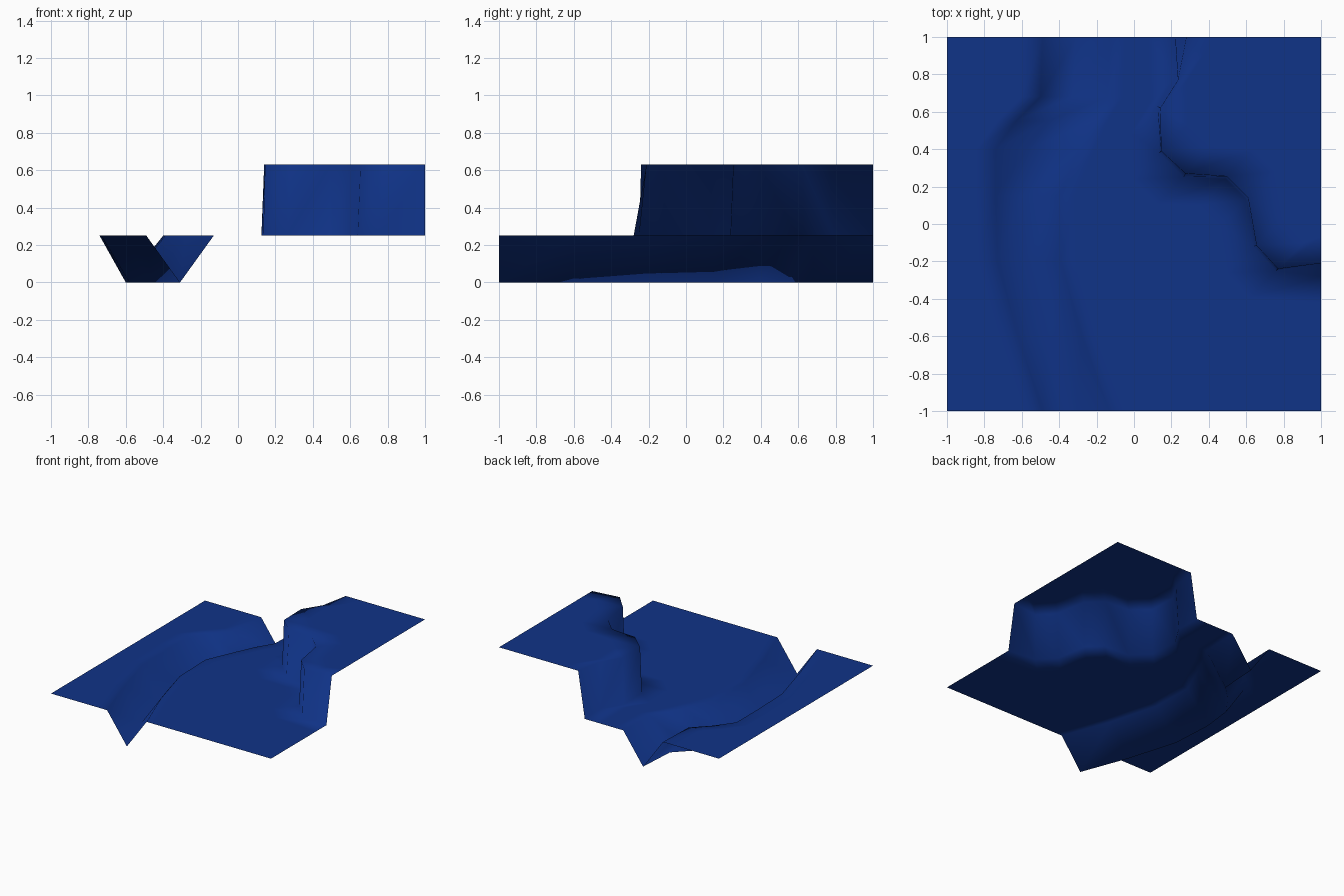
import bpy, bmesh

if "Cube" in bpy.data.objects:
    bpy.data.objects.remove(bpy.data.objects["Cube"])

GROUND, PLATEAU, BED = 0.25, 0.63, 0.0

# river rows: y, left bank, river bed, right bank
RIVER = [(-1, -.49, -.31, -.13), (-.6, -.62, -.46, -.28), (-.2, -.73, -.58, -.39),
         (.15, -.74, -.60, -.40), (.40, -.74, -.57, -.29), (.55, -.63, -.46, -.22),
         (.68, -.50, -.33, -.14), (1, -.49, -.31, -.13)]

# cliff outline from the back edge to the right edge, at foot and at rim
FOOT = [(.22, 1), (.225, .79), (.125, .63), (.135, .38), (.265, .25),
        (.49, .24), (.60, .13), (.64, -.12), (.76, -.25), (1, -.28)]
RIM = [(.28, 1), (.235, .77), (.14, .62), (.145, .39), (.275, .27),
       (.495, .255), (.61, .14), (.655, -.115), (.77, -.24), (1, -.21)]

bm = bmesh.new()


def row(points):
    return [bm.verts.new(p) for p in points]


def strip(a, b):
    for i in range(len(a) - 1):
        bm.faces.new((a[i], a[i + 1], b[i + 1], b[i]))


def shifted(line, d):
    """Slide an outline diagonally, keeping its ends on the tile border."""
    out = [(x + d, y + d) for x, y in line]
    out[0] = (line[0][0] + d, 1)
    out[-1] = (1, line[-1][1] + d)
    return out


# left ground and river channel, as lengthwise lines joined by strips
columns = [
    row((-1, y, GROUND) for y, l, c, r in RIVER),
    row((l - .1, y, GROUND) for y, l, c, r in RIVER),
    row((l, y, GROUND) for y, l, c, r in RIVER),
    row((c, y, BED) for y, l, c, r in RIVER),
    row((r, y, GROUND) for y, l, c, r in RIVER),
    row((r + .08, y, GROUND) for y, l, c, r in RIVER),
]
for a, b in zip(columns, columns[1:]):
    strip(a, b)

# cliff: ground margin, foot, rim, plateau margin
cliff = [row((x, y, z) for x, y in line) for line, z in (
    (shifted(FOOT, -.14), GROUND), (FOOT, GROUND),
    (RIM, PLATEAU), (shifted(RIM, .14), PLATEAU))]
for a, b in zip(cliff, cliff[1:]):
    strip(a, b)

# flat ground between river and cliff, and the plateau top
bm.faces.new(columns[-1] + cliff[0] + row([(1, -1, GROUND)]))
bm.faces.new(cliff[-1] + row([(1, 1, PLATEAU)]))

# one consistent upward-facing surface, smooth shaded
bmesh.ops.recalc_face_normals(bm, faces=bm.faces[:])
if sum(f.normal.z * f.calc_area() for f in bm.faces) < 0:
    bmesh.ops.reverse_faces(bm, faces=bm.faces[:])
bmesh.ops.triangulate(bm, faces=[f for f in bm.faces if len(f.verts) > 4])
for f in bm.faces:
    f.smooth = True

mesh = bpy.data.meshes.new("terrain_tile")
bm.to_mesh(mesh)
bm.free()

blue = bpy.data.materials.new("deep blue")
blue.diffuse_color = (.005, .033, .245, 1)
blue.use_nodes = True
blue.node_tree.nodes["Principled BSDF"].inputs["Base Color"].default_value = blue.diffuse_color
mesh.materials.append(blue)

tile = bpy.data.objects.new("terrain_tile", mesh)
bpy.context.collection.objects.link(tile)
